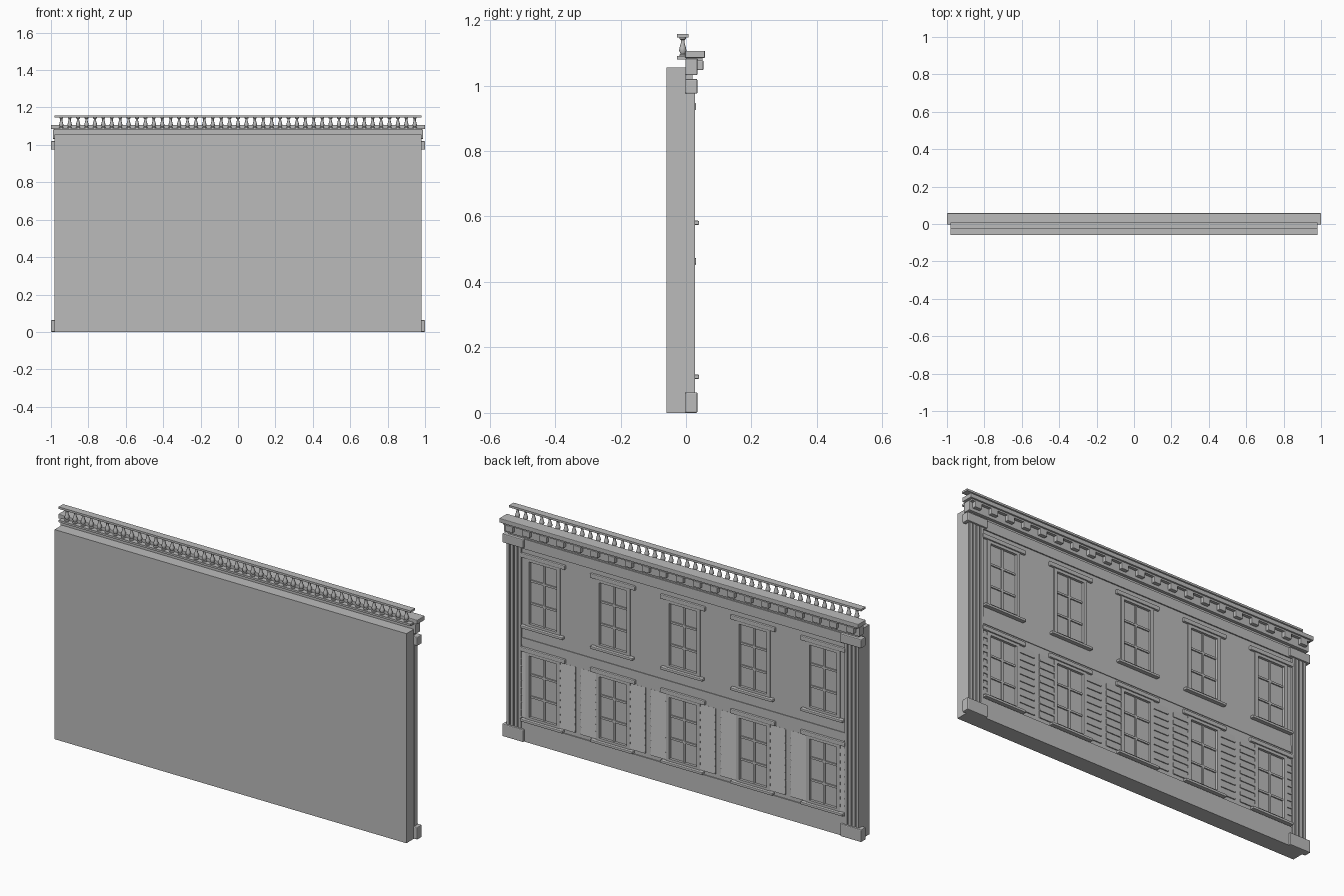
import bpy, bmesh, math
from mathutils import Matrix, Vector

if "Cube" in bpy.data.objects:
    bpy.data.objects.remove(bpy.data.objects["Cube"])

stone = bpy.data.materials.new("grey_stone")
stone.use_nodes = True
stone.diffuse_color = (0.5, 0.5, 0.5, 1)
stone.node_tree.nodes["Principled BSDF"].inputs["Base Color"].default_value = (0.5, 0.5, 0.5, 1)


def box(bm, x, y, z):
    """Add a box given (low, high) pairs on each axis."""
    size = [b - a for a, b in (x, y, z)]
    mid = Vector([(a + b) / 2 for a, b in (x, y, z)])
    bmesh.ops.create_cube(bm, size=1, matrix=Matrix.Translation(mid) @ Matrix.Diagonal((*size, 1)))


def prism(bm, profile, x0, x1):
    """Extrude a (y, z) profile along x."""
    face = bm.faces.new([bm.verts.new((x0, y, z)) for y, z in profile])
    out = bmesh.ops.extrude_face_region(bm, geom=[face])
    moved = [v for v in out["geom"] if isinstance(v, bmesh.types.BMVert)]
    bmesh.ops.translate(bm, verts=moved, vec=(x1 - x0, 0, 0))


def finish(bm, name, bevel=0):
    bmesh.ops.recalc_face_normals(bm, faces=bm.faces)
    mesh = bpy.data.meshes.new(name)
    bm.to_mesh(mesh)
    bm.free()
    mesh.materials.append(stone)
    ob = bpy.data.objects.new(name, mesh)
    bpy.context.collection.objects.link(ob)
    if bevel:
        mod = ob.modifiers.new("soft_edges", "BEVEL")
        mod.width, mod.segments = bevel, 2
    return ob


def part(name, boxes, bevel=0):
    bm = bmesh.new()
    for b in boxes:
        box(bm, *b)
    return finish(bm, name, bevel)


# Main layout
WALL, GLASS = 0.02, 0.01
centres = [i * 0.39 for i in range(-2, 3)]
rows = [(0.117, 0.452), (0.587, 0.925)]     # lower and upper openings
openings = [(c, z0, z1) for z0, z1 in rows for c in centres]
OPEN, FRAME = 0.08, 0.095                   # half widths

part("building_block", [((-0.98, 0.98), (-0.06, 0), (0, 1.055))])

# Facade wall with recessed window openings
wall = part("facade_wall", [((-0.975, 0.975), (0, WALL), (0, 1.09))])
cutter = part("window_cutter", [((c - OPEN, c + OPEN), (GLASS, 0.1), (z0, z1))
                                for c, z0, z1 in openings])
cutter.hide_render = True
cutter.hide_viewport = True
cut = wall.modifiers.new("window_openings", "BOOLEAN")
cut.operation, cut.object, cut.solver = "DIFFERENCE", cutter, "EXACT"

# Window trim: frames, glazing bars, sills and hoods
frames, bars, sills, hoods = [], [], [], []
for c, z0, z1 in openings:
    for s in (-1, 1):
        xs = sorted((c + s * (OPEN - 0.004), c + s * FRAME))
        frames.append((xs, (0.012, 0.025), (z0, z1)))
    frames.append(((c - OPEN, c + OPEN), (0.012, 0.025), (z1 - 0.014, z1)))
    frames.append(((c - OPEN, c + OPEN), (0.012, 0.025), (z0, z0 + 0.012)))
    bars.append(((c - 0.005, c + 0.005), (0.008, 0.016), (z0, z1)))
    for k in (1, 2):
        z = z0 + (z1 - z0) * k / 3
        bars.append(((c - OPEN, c + OPEN), (0.008, 0.016), (z - 0.005, z + 0.005)))
    sills.append(((c - 0.118, c + 0.118), (0.01, 0.04), (z0 - 0.013, z0)))
    hoods.append(((c - 0.125, c + 0.125), (0.01, 0.031), (z1, z1 + 0.022)))
part("window_frames", frames)
part("glazing_bars", bars)
part("window_sills", sills, 0.003)
part("window_hoods", hoods, 0.004)

# Louvred panels beside the lower windows
bm = bmesh.new()
low, high, boards = 0.12, 0.45, 9
step = (high - low) / boards
saw = [(0.01, low)]
for i in range(boards):
    saw += [(0.0255, low + i * step), (0.0205, low + (i + 1) * step)]
saw.append((0.01, high))
for c in centres:
    for s in (-1, 1):
        a, b = sorted((c + s * FRAME, c + s * 0.18))
        prism(bm, saw, max(a, -0.9), min(b, 0.9))
finish(bm, "louvred_panels")

# Horizontal courses
part("base_course", [((-0.9, 0.9), (0, 0.025), (0, 0.1))])
part("belt_course", [((-0.9, 0.9), (0.01, 0.0235), (0.485, 0.52))])
part("architrave", [((-0.9, 0.9), (0.01, 0.026), (0.97, 1.02))])

# Corner pilasters with ribs, plinths and capitals
shafts, blocks = [], []
for s in (-1, 1):
    shafts.append((sorted((s * 0.9, s * 0.982)), (0, 0.0215), (0.05, 0.98)))
    for i in range(4):
        x = s * (0.9085 + i * 0.0215)
        shafts.append(((x - 0.0075, x + 0.0075), (0.01, 0.027), (0.05, 0.98)))
    for z in ((0, 0.063), (0.975, 1.02)):
        blocks.append((sorted((s * 0.882, s)), (-0.002, 0.035), z))
part("corner_pilasters", shafts)
part("pilaster_plinths_and_capitals", blocks, 0.004)

# Cornice with brackets under the top slab
part("cornice_frieze", [((-0.99, 0.99), (-0.002, 0.035), (1.032, 1.082))], 0.003)
part("cornice_slab", [((-1, 1), (-0.003, 0.058), (1.084, 1.106))], 0.003)
part("cornice_neck", [((-0.985, 0.985), (0, 0.05), (1.076, 1.086))])
part("cornice_brackets", [((x - 0.02, x + 0.02), (0.03, 0.053), (1.047, 1.077))
                          for x in [-0.95 + i * 0.095 for i in range(21)]], 0.003)

# Balustrade rails
part("balustrade_rails", [((-0.98, 0.98), (-0.028, 0.008), z)
                          for z in ((1.08, 1.09), (1.147, 1.157))])

# Turned balusters
bm = bmesh.new()
turning = [(0.011, 1.088), (0.011, 1.094), (0.007, 1.097), (0.012, 1.107),
           (0.01, 1.116), (0.006, 1.13), (0.006, 1.139), (0.01, 1.142), (0.01, 1.149)]
SIDES = 10
for n in range(43):
    x = -0.945 + n * 0.045
    rings = [[bm.verts.new((x + r * math.cos(math.tau * k / SIDES),
                            -0.01 + r * math.sin(math.tau * k / SIDES), z))
              for k in range(SIDES)] for r, z in turning]
    for lo, hi in zip(rings, rings[1:]):
        for k in range(SIDES):
            j = (k + 1) % SIDES
            bm.faces.new((lo[k], lo[j], hi[j], hi[k]))
    bm.faces.new(rings[0])
    bm.faces.new(rings[-1])
balusters = finish(bm, "balusters")
bpy.ops.object.select_all(action="DESELECT")
balusters.select_set(True)
bpy.context.view_layer.objects.active = balusters
bpy.ops.object.shade_smooth_by_angle(angle=math.radians(40))
